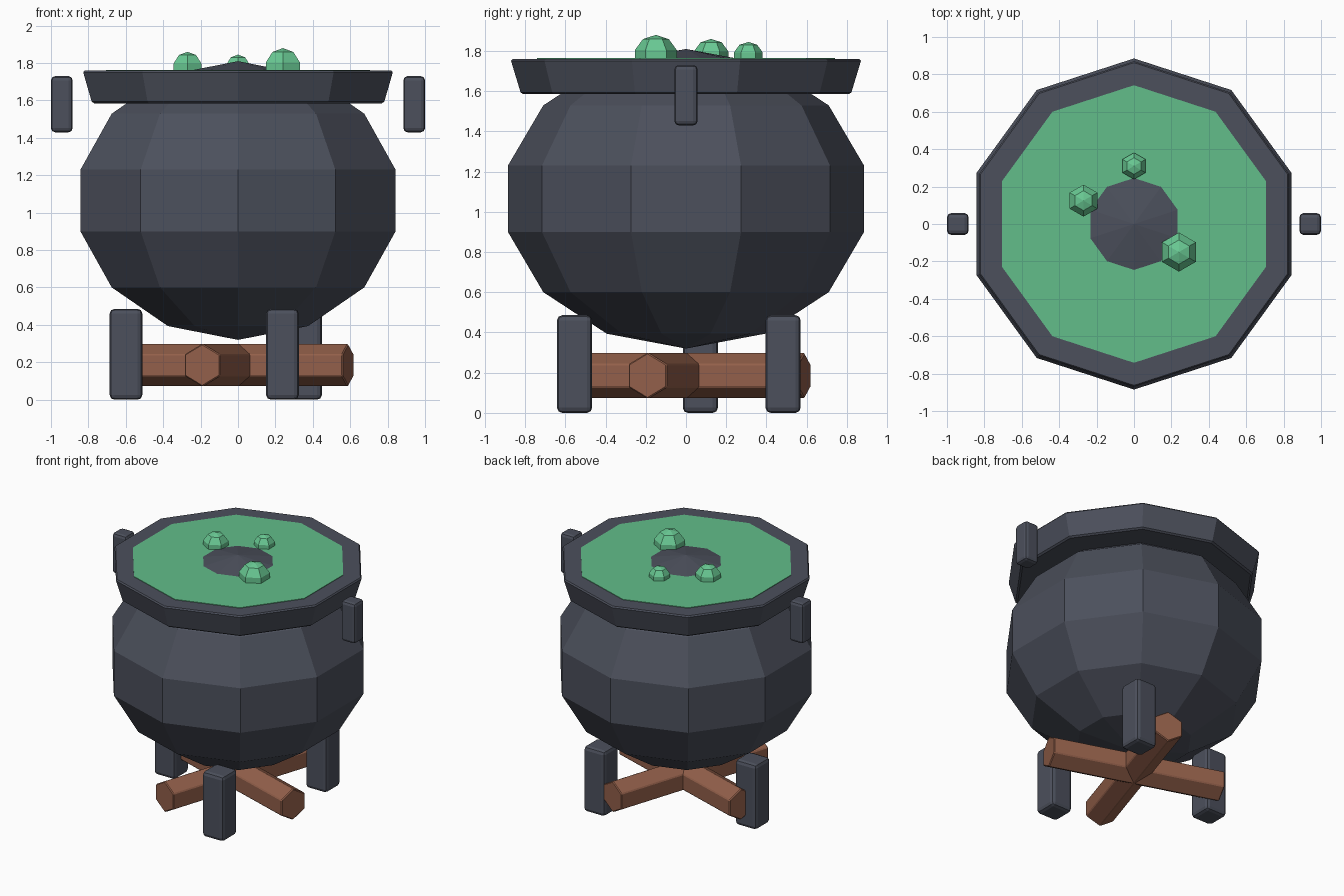
import bpy, bmesh
from math import sin, cos, pi, radians
from mathutils import Matrix, Vector

default = bpy.data.objects.get("Cube")
if default:
    bpy.data.objects.remove(default, do_unlink=True)


def material(name, rgb):
    m = bpy.data.materials.new(name)
    m.use_nodes = True
    m.diffuse_color = (*rgb, 1)
    bsdf = next(n for n in m.node_tree.nodes if n.type == 'BSDF_PRINCIPLED')
    bsdf.inputs["Base Color"].default_value = (*rgb, 1)
    return m


iron = material("dark iron", (0.072, 0.08, 0.107))
brew = material("green brew", (0.122, 0.515, 0.254))
foam = material("light green bubble", (0.14, 0.58, 0.29))
wood = material("brown wood", (0.29, 0.115, 0.068))


def finish(name, bm, mat, bevel=0, segments=1):
    bmesh.ops.recalc_face_normals(bm, faces=bm.faces[:])
    mesh = bpy.data.meshes.new(name)
    bm.to_mesh(mesh)
    bm.free()
    mesh.materials.append(mat)
    obj = bpy.data.objects.new(name, mesh)
    bpy.context.collection.objects.link(obj)
    if bevel:
        mod = obj.modifiers.new("Bevel", 'BEVEL')
        mod.width = bevel
        mod.segments = segments
        mod.limit_method = 'ANGLE'
        mod.angle_limit = radians(50)
    return obj


def lathe(name, profile, sides, mat, bevel=0, matrix=Matrix()):
    """Revolve (radius, height) points; a zero radius makes a pole."""
    bm = bmesh.new()
    rings = []
    for r, z in profile:
        count = sides if r > 1e-5 else 1
        angles = [pi / 2 + 2 * pi * i / sides for i in range(count)]
        rings.append([bm.verts.new((r * cos(a), r * sin(a), z)) for a in angles])
    for low, high in zip(rings, rings[1:]):
        for i in range(sides):
            j = (i + 1) % sides
            quad = [low[i % len(low)], low[j % len(low)],
                    high[j % len(high)], high[i % len(high)]]
            bm.faces.new(list(dict.fromkeys(quad)))
    for ring in (rings[0], rings[-1]):
        if len(ring) > 1:
            bm.faces.new(ring)
    bm.transform(matrix)
    return finish(name, bm, mat, bevel)


def ball(name, center, radius, height, sides, steps, mat):
    profile = [(radius * sin(pi * k / steps), -height * cos(pi * k / steps))
               for k in range(steps + 1)]
    return lathe(name, profile, sides, mat, matrix=Matrix.Translation(center))


def block(name, center, size, bevel):
    bm = bmesh.new()
    bmesh.ops.create_cube(bm, size=1)
    bm.transform(Matrix.Translation(center) @ Matrix.Diagonal((*size, 1)))
    return finish(name, bm, iron, bevel, 2)


# Pot body, rim and liquid surface
ball("pot_body", (0, 0, 1.065), 0.908, 0.745, 10, 7, iron)
lathe("pot_rim", [(0.82, 1.585), (0.873, 1.76)], 10, iron, 0.01)
lathe("brew_surface", [(0.742, 1.757), (0.742, 1.764)], 10, brew)

# Bubbles floating on the liquid
for i, (x, y, r) in enumerate([(0.24, -0.15, 0.11), (-0.27, 0.125, 0.09), (0, 0.31, 0.075)]):
    ball(f"bubble_{i + 1}", (x, y, 1.77), r, r, 6, 5, foam)

# Side handles
for side, name in ((1, "left_handle"), (-1, "right_handle")):
    block(name, (side * 0.942, 0, 1.58), (0.116, 0.116, 0.3), 0.022)

# Three legs
for i in range(3):
    a = radians(53.2 + 120 * i)
    block(f"leg_{i + 1}", (0.603 * cos(a), 0.603 * sin(a), 0.243), (0.175, 0.175, 0.486), 0.026)

# Crossed firewood logs
for i, turn in enumerate((-18, 72)):
    place = (Matrix.Translation((0, 0, 0.185)) @ Matrix.Rotation(radians(turn), 4, 'Z')
             @ Matrix.Rotation(pi / 2, 4, 'X'))
    lathe(f"log_{i + 1}", [(0.115, -0.62), (0.115, 0.62)], 6, wood, 0.006, place)
